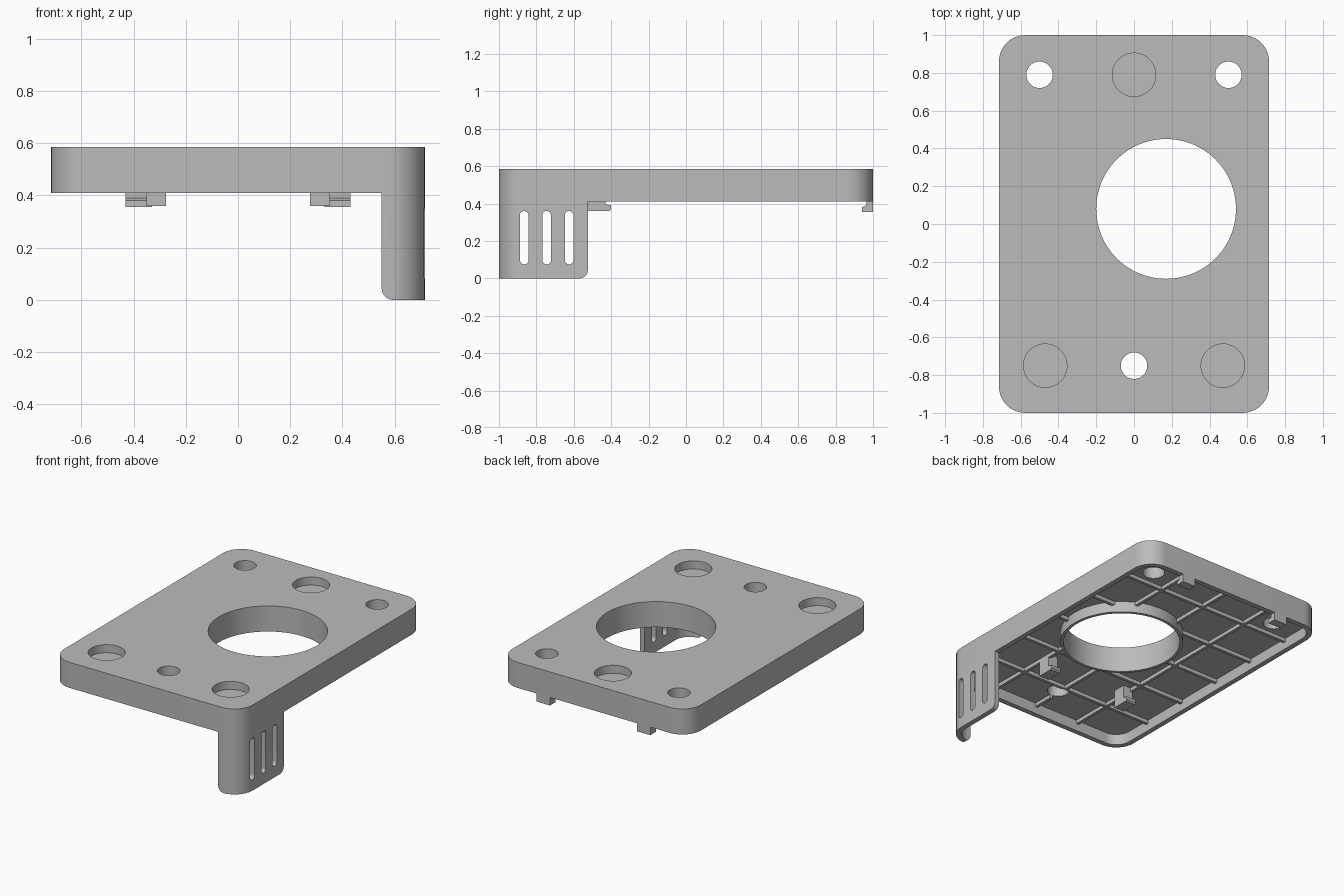
import bpy, bmesh, math
from mathutils import Vector

cube = bpy.data.objects.get("Cube")
if cube:
    bpy.data.objects.remove(cube, do_unlink=True)

W, L, R = 0.715, 1.0, 0.14          # half width, half length, corner radius
BASE, TOP, FLOOR = 0.41, 0.585, 0.485
WALL = 0.035

mat = bpy.data.materials.new("plain grey")
mat.use_nodes = True
grey = (0.5, 0.5, 0.5, 1)
mat.diffuse_color = grey
mat.node_tree.nodes["Principled BSDF"].inputs["Base Color"].default_value = grey


def rounded(a0, a1, b0, b1, r, steps=10):
    """Outline of a rounded rectangle."""
    pts = []
    corners = [(a1 - r, b1 - r), (a0 + r, b1 - r), (a0 + r, b0 + r), (a1 - r, b0 + r)]
    for q, (a, b) in enumerate(corners):
        for i in range(steps + 1):
            t = math.pi / 2 * (q + i / steps)
            pts.append((a + r * math.cos(t), b + r * math.sin(t)))
    return pts


def circle(x, y, r, n=64):
    return [(x + r * math.cos(math.tau * i / n), y + r * math.sin(math.tau * i / n))
            for i in range(n)]


def rect(a0, a1, b0, b1):
    return [(a0, b0), (a1, b0), (a1, b1), (a0, b1)]


def prism(name, outline, lo, hi, axis="z"):
    """Extrude an outline along an axis."""
    place = {"z": lambda a, b, c: (a, b, c),
             "x": lambda a, b, c: (c, a, b),
             "y": lambda a, b, c: (a, c, b)}[axis]
    bm = bmesh.new()
    face = bm.faces.new([bm.verts.new(place(a, b, lo)) for a, b in outline])
    ext = bmesh.ops.extrude_face_region(bm, geom=[face])["geom"]
    shift = Vector(place(0, 0, hi - lo))
    bmesh.ops.translate(bm, vec=shift, verts=[v for v in ext if isinstance(v, bmesh.types.BMVert)])
    bmesh.ops.recalc_face_normals(bm, faces=bm.faces)
    mesh = bpy.data.meshes.new(name)
    bm.to_mesh(mesh)
    bm.free()
    mesh.materials.append(mat)
    ob = bpy.data.objects.new(name, mesh)
    bpy.context.collection.objects.link(ob)
    return ob


def boolean(ob, cutter, operation="DIFFERENCE"):
    """Apply a boolean and discard the cutter."""
    mod = ob.modifiers.new("cut", "BOOLEAN")
    mod.object, mod.operation, mod.solver = cutter, operation, "EXACT"
    graph = bpy.context.evaluated_depsgraph_get()
    mesh = bpy.data.meshes.new_from_object(ob.evaluated_get(graph))
    ob.modifiers.clear()
    ob.data = mesh
    bpy.data.objects.remove(cutter, do_unlink=True)


def smooth(ob):
    bpy.ops.object.select_all(action="DESELECT")
    ob.select_set(True)
    bpy.context.view_layer.objects.active = ob
    bpy.ops.object.shade_smooth_by_angle(angle=math.radians(30))


def inner(name, lo, hi):
    return prism(name, rounded(-W + WALL, W - WALL, -L + WALL, L - WALL, R - WALL), lo, hi)


# Underside cavity, leaving the ring collar and the stiffening ribs standing
cavity = inner("cavity", BASE - 0.1, FLOOR)
boolean(cavity, prism("collar", circle(0.17, 0.08, 0.39, 96), BASE, TOP))
for i in range(-1, 2):
    x = i * 0.34
    boolean(cavity, prism("rib", rect(x - 0.01, x + 0.01, -1.1, 1.1), FLOOR - 0.025, TOP))
for i in range(-2, 3):
    y = i * 0.34
    boolean(cavity, prism("rib", rect(-1, 1, y - 0.01, y + 0.01), FLOOR - 0.025, TOP))

# Cover plate
plate = prism("cover_plate", rounded(-W, W, -L, L, R), BASE, TOP)
boolean(plate, cavity)
boolean(plate, prism("main_hole", circle(0.17, 0.08, 0.37, 96), 0, 1))
for x, y in [(-0.5, 0.79), (0.5, 0.79), (0, -0.75)]:
    boolean(plate, prism("screw_hole", circle(x, y, 0.07, 48), 0, 1))
for x, y in [(0, 0.79), (-0.47, -0.75), (0.47, -0.75)]:
    boolean(plate, prism("recess", circle(x, y, 0.115), TOP - 0.055, 1))
smooth(plate)

# Vented skirt wrapping the front corner
skirt = prism("vented_skirt", rounded(-W, W, -L, L, R), 0, BASE)
boolean(skirt, inner("skirt_core", -0.1, 1))
boolean(skirt, prism("side_trim", rounded(-1.5, -0.525, 0, 1, 0.045), 0, 1, "x"), "INTERSECT")
boolean(skirt, prism("front_trim", rounded(0.55, 1.5, 0, 1, 0.045), -1.2, 0, "y"), "INTERSECT")
for y in (-0.865, -0.745, -0.625):
    boolean(skirt, prism("vent", rounded(y - 0.023, y + 0.023, 0.075, 0.36, 0.0229), 0.6, 1, "x"))
smooth(skirt)

# Snap clips under the plate
for side, s in (("left", 1), ("right", -1)):
    front = [(-0.52, 0.36), (-0.41, 0.36), (-0.4, 0.37), (-0.4, 0.39),
             (-0.43, 0.395), (-0.43, FLOOR), (-0.52, FLOOR)]
    prism(f"front_clip_{side}", front, *sorted((s * 0.275, s * 0.35)), axis="x")
    rear = [(L, 0.355), (L, BASE), (0.965, BASE), (0.965, 0.39), (0.94, 0.38), (0.94, 0.355)]
    prism(f"rear_clip_{side}", rear, *sorted((s * 0.33, s * 0.43)), axis="x")
